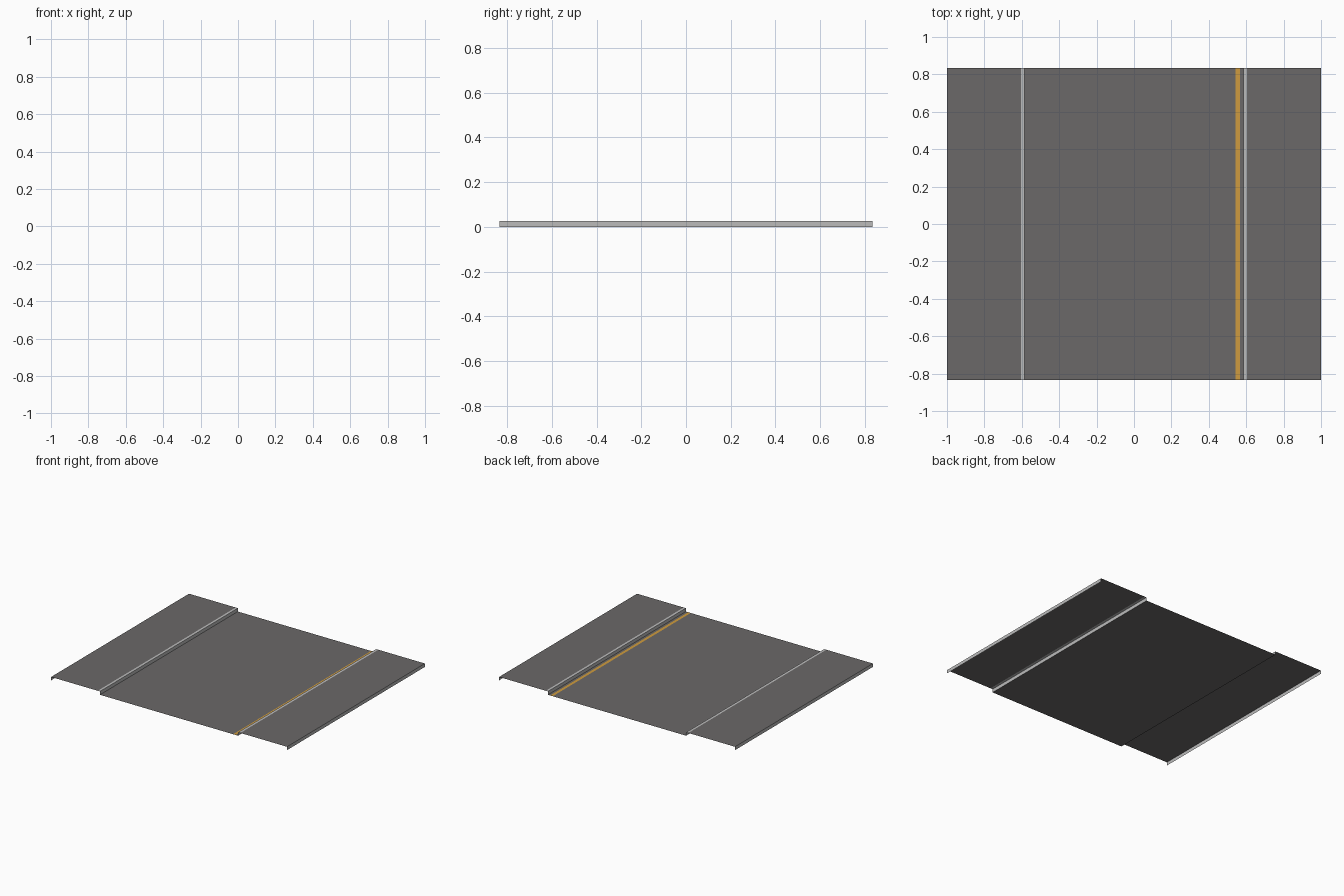
import bpy

if "Cube" in bpy.data.objects:
    bpy.data.objects.remove(bpy.data.objects["Cube"])

HALF_LEN = 0.835   # half length along y
TOP = 0.026        # pavement height
CURB_IN, CURB_OUT = 0.586, 0.605


def material(name, rgb):
    m = bpy.data.materials.new(name)
    m.diffuse_color = (*rgb, 1)
    m.use_nodes = True
    m.node_tree.nodes["Principled BSDF"].inputs["Base Color"].default_value = m.diffuse_color
    return m


asphalt = material("dark grey asphalt", (0.145, 0.14, 0.14))
stone = material("light grey stone", (0.50, 0.50, 0.50))
paint = material("orange paint", (0.62, 0.33, 0.05))


def sweep(name, profile, mat):
    """Open sheet: an (x, z) profile, left to right, swept along y."""
    verts = [(x, y, z) for x, z in profile for y in (-HALF_LEN, HALF_LEN)]
    faces = [(2 * i, 2 * i + 2, 2 * i + 3, 2 * i + 1) for i in range(len(profile) - 1)]
    mesh = bpy.data.meshes.new(name)
    mesh.from_pydata(verts, [], faces)
    mesh.materials.append(mat)
    ob = bpy.data.objects.new(name, mesh)
    bpy.context.collection.objects.link(ob)
    return ob


# Road surface and painted edge line
sweep("road", [(-CURB_IN, 0), (CURB_IN, 0)], asphalt)
sweep("edge_line", [(0.544, 0.0006), (0.566, 0.0006)], paint)

# Pavement, curb and outer wall on each side
for side, label in ((-1, "left"), (1, "right")):
    def part(name, pts, mat):
        pts = [(side * x, z) for x, z in pts]
        sweep(f"{label}_{name}", pts if side > 0 else pts[::-1], mat)

    part("curb", [(CURB_IN, 0), (CURB_IN, TOP), (CURB_OUT, TOP)], stone)
    part("pavement", [(CURB_OUT, TOP), (1, TOP)], asphalt)
    part("outer_wall", [(1, TOP), (1, 0)], stone)
